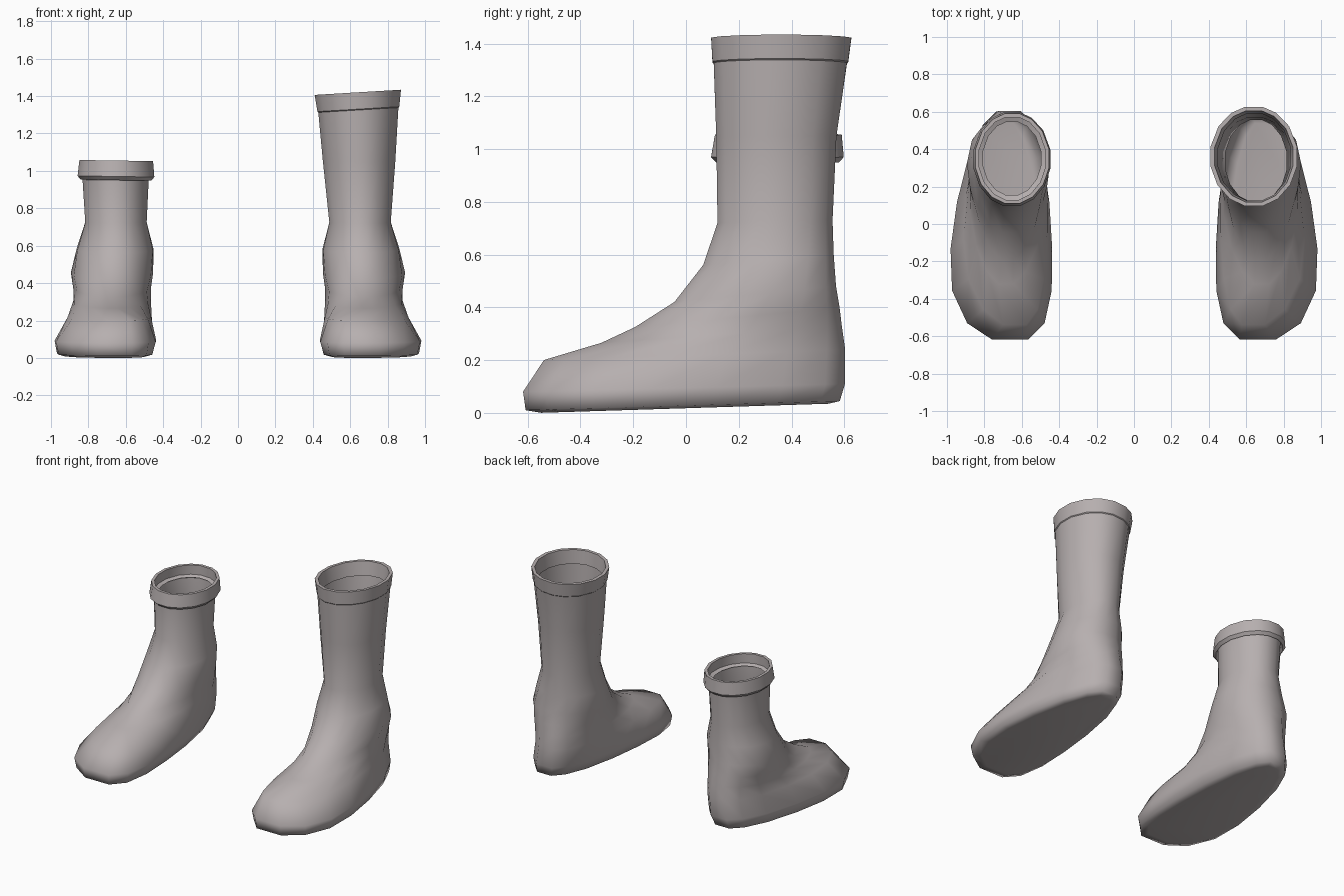
import bpy, bmesh, math

wool = bpy.data.materials.new("grey wool")
wool.diffuse_color = (0.47, 0.43, 0.43, 1)

# Stations along a ring, from toe (0) to heel (1)
STATIONS = (0.01, 0.08, 0.22, 0.40, 0.60, 0.80, 0.93, 0.99)

# front y, front z, back y, back z, ball inner x, ball outer x, heel inner x, heel outer x, roundness
FOOT = [
    (-0.56, 0.00, 0.55, 0.035, 0.49, 0.96, 0.53, 0.87, 2.5),
    (-0.62, 0.01, 0.595, 0.045, 0.45, 1.00, 0.49, 0.91, 2.5),
    (-0.63, 0.08, 0.615, 0.11, 0.43, 1.015, 0.46, 0.92, 2.5),
    (-0.55, 0.20, 0.615, 0.24, 0.47, 0.93, 0.455, 0.89, 2.3),
    (-0.33, 0.265, 0.60, 0.33, 0.49, 0.87, 0.45, 0.89, 2.1),
    (-0.20, 0.325, 0.59, 0.40, 0.50, 0.85, 0.445, 0.90, 2.0),
    (-0.05, 0.42, 0.575, 0.48, 0.47, 0.87, 0.44, 0.91, 2.0),
    (0.06, 0.56, 0.565, 0.60, 0.455, 0.86, 0.445, 0.87, 2.0),
    (0.115, 0.72, 0.56, 0.73, 0.485, 0.82, 0.485, 0.82, 2.0),
]


def level(z, y0, y1, x0, x1):
    """A level elliptical leg ring."""
    return (y0, z, y1, z, x0, x1, x0, x1, 2.0)


def ring_points(row, tilt=0.0):
    yf, zf, yb, zb, bi, bo, hi, ho, p = row

    def point(t, side):
        k = (t - 0.25) / 0.5
        inner, outer = bi + (hi - bi) * k, bo + (ho - bo) * k
        mid, half = (inner + outer) / 2, (outer - inner) / 2
        r = (1 - abs(2 * t - 1) ** p) ** (1 / p)
        # the toe tip leans inwards on the long rings
        lean = -0.08 * (1 - t) ** 6 if yb - yf > 1 else 0
        x = mid + side * half * r + lean
        return (x, yf + (yb - yf) * t, zf + (zb - zf) * t + tilt * (x - 0.64))

    return [point(t, 1) for t in STATIONS] + [point(t, -1) for t in reversed(STATIONS)]


def loft(name, rows, mirror, cap=False, tilts=None, angle=180):
    bm = bmesh.new()
    tilts = tilts or [0] * len(rows)
    rings = []
    for row, tilt in zip(rows, tilts):
        rings.append([bm.verts.new((mirror * x, y, z)) for x, y, z in ring_points(row, tilt)])
    for a, b in zip(rings, rings[1:]):
        for i in range(len(a)):
            j = (i + 1) % len(a)
            bm.faces.new((a[i], a[j], b[j], b[i]))
    if cap:
        bm.faces.new(list(reversed(rings[0])))
    if mirror < 0:
        bmesh.ops.reverse_faces(bm, faces=bm.faces[:])
    mesh = bpy.data.meshes.new(name)
    bm.to_mesh(mesh)
    bm.free()
    mesh.materials.append(wool)
    obj = bpy.data.objects.new(name, mesh)
    bpy.context.collection.objects.link(obj)
    bpy.ops.object.select_all(action='DESELECT')
    obj.select_set(True)
    bpy.context.view_layer.objects.active = obj
    bpy.ops.object.shade_smooth_by_angle(angle=math.radians(angle))
    return obj


# Tall sock: foot and long leg
tall_leg = [level(1.05, 0.11, 0.575, 0.45, 0.845), level(1.325, 0.10, 0.615, 0.425, 0.862)]
loft("tall_sock", FOOT + tall_leg, 1, cap=True, tilts=[0] * 10 + [0.06])

# Tall sock: thin hem band, outside, over the rim and down inside
loft("tall_hem", [
    level(1.325, 0.10, 0.615, 0.425, 0.862),
    level(1.33, 0.095, 0.62, 0.42, 0.867),
    level(1.42, 0.09, 0.632, 0.405, 0.876),
    level(1.42, 0.112, 0.61, 0.427, 0.854),
    level(1.325, 0.12, 0.595, 0.445, 0.842),
    level(1.325, 0.10, 0.615, 0.425, 0.862),
], 1, tilts=[0.06] * 6, angle=35)

# Short sock: foot and ankle-high leg
loft("short_sock", FOOT + [level(0.97, 0.12, 0.57, 0.473, 0.836)], -1, cap=True)

# Short sock: folded cuff with a lip underneath and inside
loft("short_cuff", [
    level(0.97, 0.12, 0.57, 0.473, 0.836),
    level(0.95, 0.11, 0.585, 0.46, 0.845),
    level(0.97, 0.09, 0.603, 0.443, 0.862),
    level(1.055, 0.105, 0.595, 0.45, 0.852),
    level(1.055, 0.125, 0.575, 0.47, 0.832),
    level(0.99, 0.125, 0.575, 0.468, 0.835),
    level(0.98, 0.15, 0.55, 0.495, 0.81),
    level(0.97, 0.12, 0.57, 0.473, 0.836),
], -1, tilts=[0.015] * 8, angle=35)
